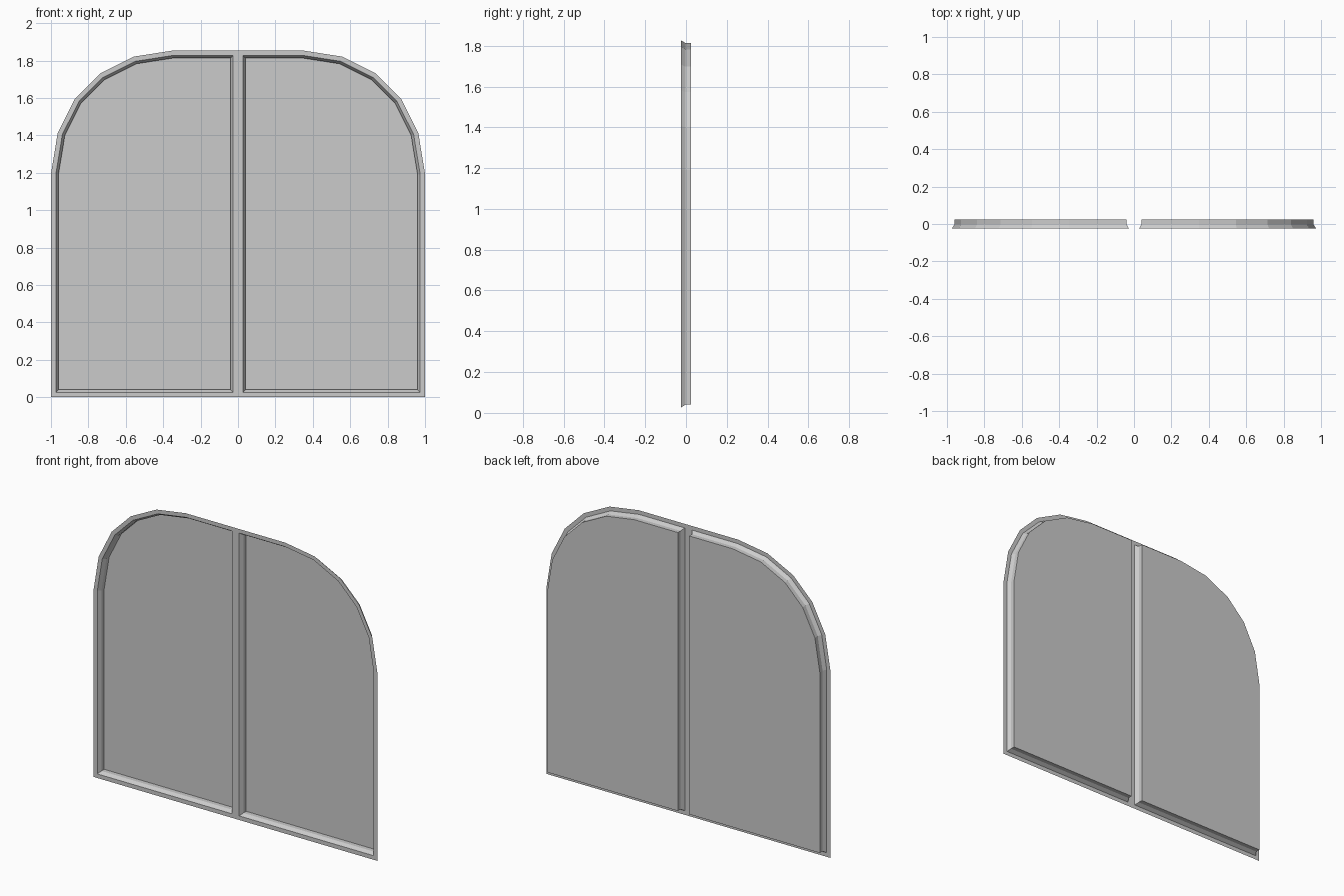
import bpy, bmesh
from mathutils import Vector

if "Cube" in bpy.data.objects:
    bpy.data.objects.remove(bpy.data.objects["Cube"])

FRONT, BEVEL_END, BACK = -0.025, -0.003, 0.025

# half outline of the arched window (x, z), from the centre line round the left side
OUTLINE = [(0, 0), (0, 1.853), (-0.35, 1.853), (-0.557, 1.821), (-0.738, 1.73),
           (-0.872, 1.596), (-0.964, 1.413), (-1, 1.194), (-1, 0)]


def add_mirrored(name, bm):
    """Turn a left half into an object mirrored across x = 0."""
    mesh = bpy.data.meshes.new(name)
    bm.to_mesh(mesh)
    bm.free()
    obj = bpy.data.objects.new(name, mesh)
    bpy.context.collection.objects.link(obj)
    mod = obj.modifiers.new("Mirror", 'MIRROR')
    mod.use_axis[0] = True
    mod.merge_threshold = 0.0005
    return obj


def inset(bm, face, width):
    bmesh.ops.inset_individual(bm, faces=[face], thickness=width, use_even_offset=True)


# frame: flat front sheet, sloped lip, straight wall running back to the pane
bm = bmesh.new()
face = bm.faces.new([bm.verts.new((x, FRONT, z)) for x, z in OUTLINE])
face.normal_update()
if face.normal.y > 0:
    face.normal_flip()
inset(bm, face, 0.026)
inset(bm, face, 0.014)
for v in face.verts:
    v.co.y = BEVEL_END
face = bmesh.ops.extrude_discrete_faces(bm, faces=[face])["faces"][0]
bmesh.ops.translate(bm, verts=face.verts[:], vec=Vector((0, BACK - BEVEL_END, 0)))

# pane: closes the back of the recess
pane_points = [v.co.copy() for v in face.verts]
bmesh.ops.delete(bm, geom=[face], context='FACES_ONLY')
add_mirrored("window_frame", bm)

bm = bmesh.new()
bm.faces.new([bm.verts.new(p) for p in pane_points])
add_mirrored("window_pane", bm)
